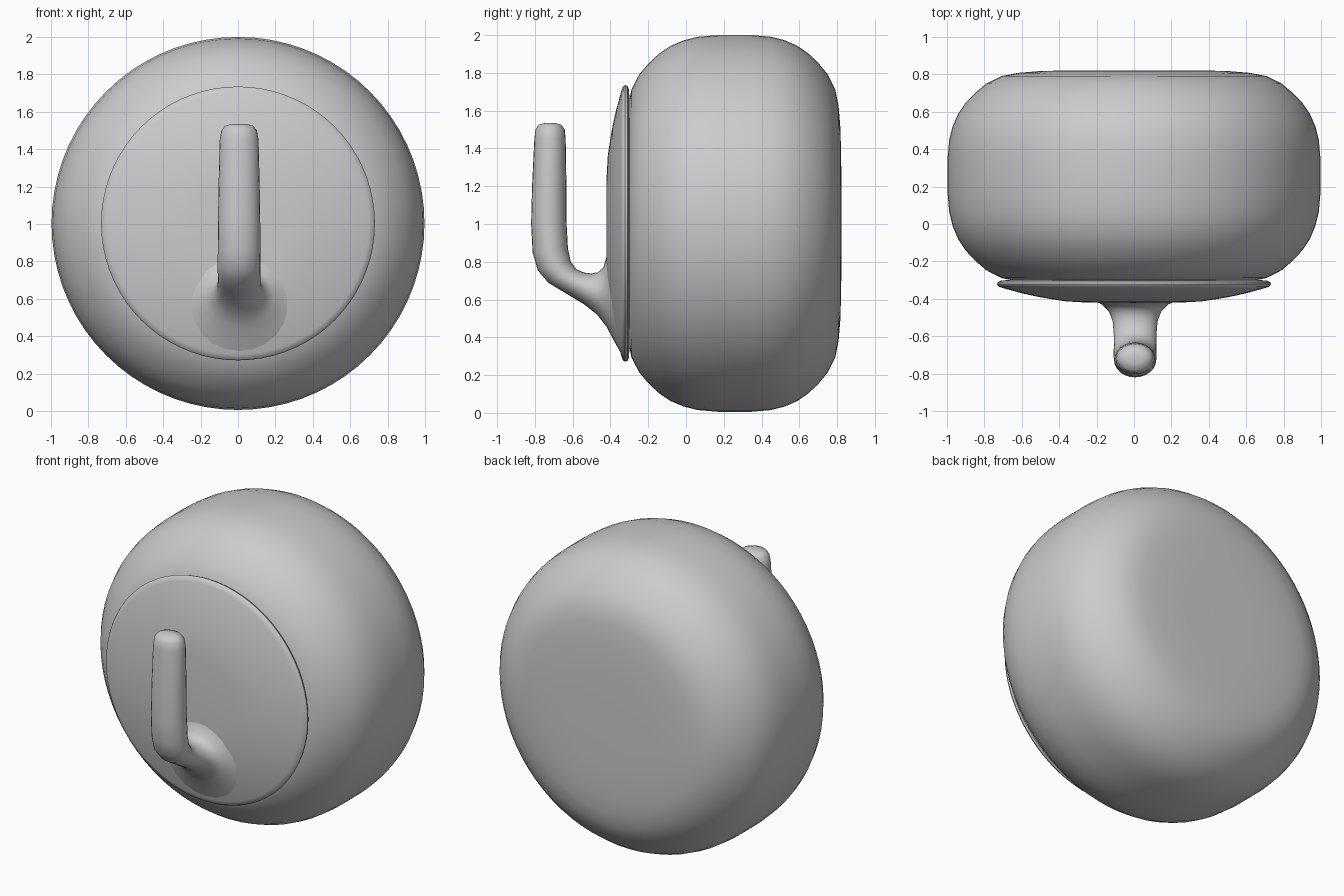
import bpy, math
from mathutils import Vector

if "Cube" in bpy.data.objects:
    bpy.data.objects.remove(bpy.data.objects["Cube"])


def loft(name, rings, angle=40):
    """Skin a list of equal-length vertex rings and cap both ends."""
    n = len(rings[0])
    verts = [v for ring in rings for v in ring]
    faces = [(i * n + j, i * n + (j + 1) % n, (i + 1) * n + (j + 1) % n, (i + 1) * n + j)
             for i in range(len(rings) - 1) for j in range(n)]
    faces += [tuple(reversed(range(n))), tuple(range(len(verts) - n, len(verts)))]
    mesh = bpy.data.meshes.new(name)
    mesh.from_pydata(verts, [], faces)
    obj = bpy.data.objects.new(name, mesh)
    bpy.context.collection.objects.link(obj)
    bpy.ops.object.select_all(action='DESELECT')
    obj.select_set(True)
    bpy.context.view_layer.objects.active = obj
    bpy.ops.object.mode_set(mode='EDIT')
    bpy.ops.mesh.select_all(action='SELECT')
    bpy.ops.mesh.normals_make_consistent(inside=False)
    bpy.ops.object.mode_set(mode='OBJECT')
    bpy.ops.object.shade_smooth_by_angle(angle=math.radians(angle))
    return obj


def lathe(name, profile, segments=72, angle=40):
    """Revolve (radius, y) points about the horizontal axis just above z = 1."""
    turn = [2 * math.pi * k / segments for k in range(segments)]
    return loft(name, [[(r * math.cos(a), y, 1.003 + r * math.sin(a)) for a in turn]
                       for r, y in profile], angle)


# Rounded drum body, slightly deeper towards the front
half = [(0.02, 0.562), (0.3, 0.562), (0.5, 0.558), (0.62, 0.548), (0.71, 0.53), (0.79, 0.49),
        (0.85, 0.44), (0.9, 0.388), (0.94, 0.33), (0.97, 0.262), (0.988, 0.19), (0.997, 0.09)]
lathe("body", [(r, 0.26 + h) for r, h in half] + [(r, 0.26 - h * 1.035) for r, h in reversed(half)])

# Thin domed mounting plate
lathe("mounting_plate", [(0.5, -0.29), (0.71, -0.302), (0.728, -0.31), (0.732, -0.322),
                         (0.725, -0.334), (0.70, -0.343), (0.6, -0.37), (0.52, -0.388),
                         (0.44, -0.402), (0.36, -0.414), (0.25, -0.42), (0.02, -0.422)])

# Upturned hook flaring into the plate: outer (y, z), inner (y, z), half width
sections = [((-0.745, 1.535), (-0.695, 1.535), 0.04), ((-0.78, 1.525), (-0.66, 1.525), 0.075),
            ((-0.797, 1.50), (-0.642, 1.50), 0.095), ((-0.803, 1.45), (-0.637, 1.45), 0.104),
            ((-0.815, 1.2), (-0.633, 1.2), 0.11), ((-0.82, 1.0), (-0.632, 1.0), 0.113),
            ((-0.812, 0.85), (-0.625, 0.87), 0.114), ((-0.785, 0.755), (-0.61, 0.80), 0.115),
            ((-0.73, 0.69), (-0.58, 0.76), 0.114), ((-0.64, 0.635), (-0.54, 0.743), 0.114),
            ((-0.54, 0.575), (-0.50, 0.738), 0.12), ((-0.47, 0.52), (-0.465, 0.745), 0.14),
            ((-0.42, 0.455), (-0.437, 0.77), 0.18), ((-0.375, 0.37), (-0.42, 0.83), 0.25),
            ((-0.325, 0.28), (-0.40, 0.90), 0.33)]
rings = []
for outer, inner, w in sections:
    o, i = Vector((0.006, *outer)), Vector((0.006, *inner))
    mid, arm = (o + i) / 2, (o - i) / 2
    rings.append([mid + arm * math.cos(a) + Vector((w * math.sin(a), 0, 0))
                  for a in (2 * math.pi * k / 24 for k in range(24))])
loft("hook", rings, 60)
